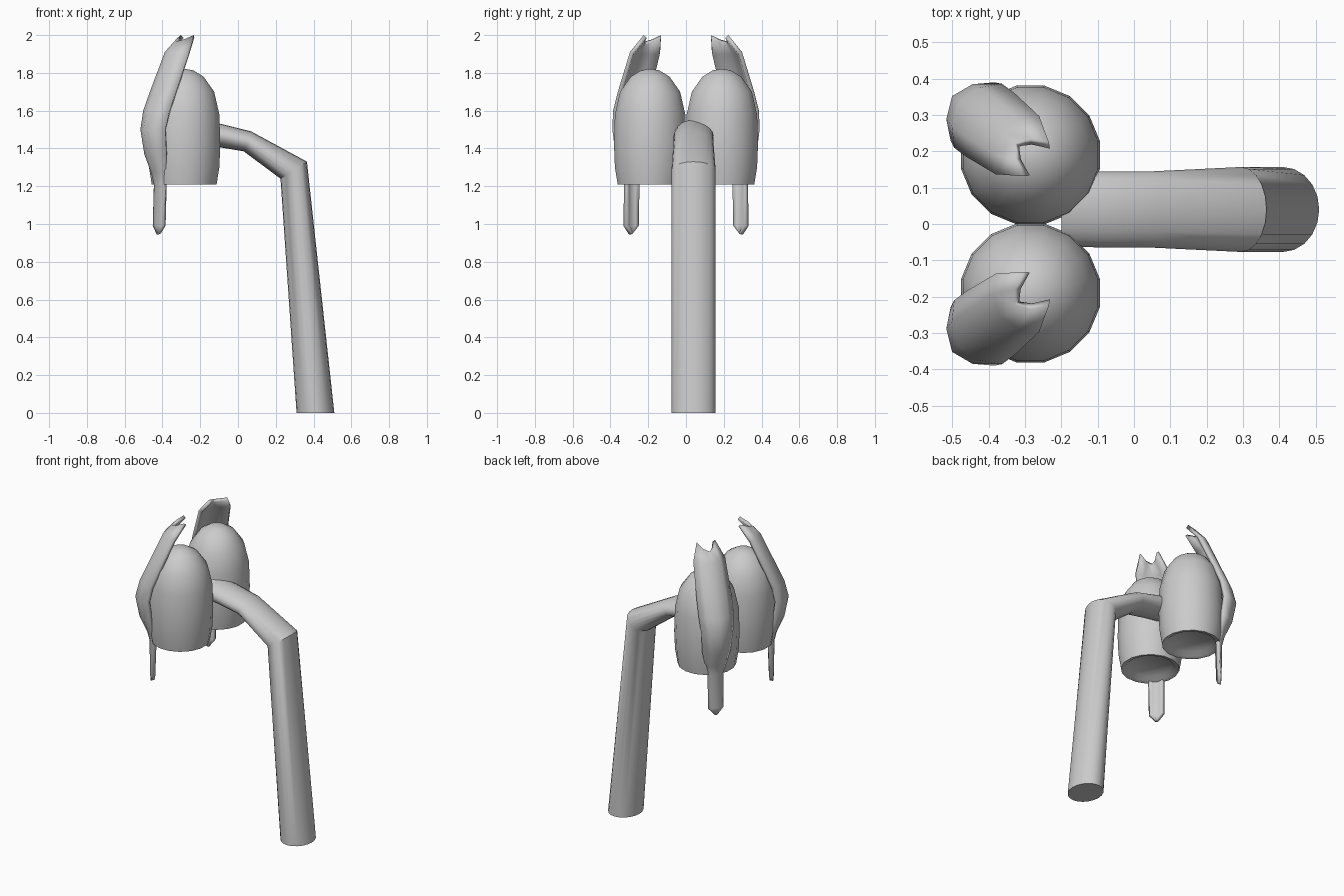
import bpy, bmesh, math
from mathutils import Vector

if "Cube" in bpy.data.objects:
    bpy.data.objects.remove(bpy.data.objects["Cube"])

CX, CY = -0.285, 0.19                      # axis of one bell
U = Vector((-0.8, 0.6, 0))                 # direction the petal faces
T = Vector((0.6, 0.8, 0))


def finish(name, bm, angle=40):
    bmesh.ops.recalc_face_normals(bm, faces=bm.faces)
    me = bpy.data.meshes.new(name)
    bm.to_mesh(me)
    bm.free()
    ob = bpy.data.objects.new(name, me)
    bpy.context.collection.objects.link(ob)
    bpy.ops.object.select_all(action='DESELECT')
    ob.select_set(True)
    bpy.context.view_layer.objects.active = ob
    bpy.ops.object.shade_smooth_by_angle(angle=math.radians(angle))
    return ob


def loft(rings, closed=True, caps=True):
    bm = bmesh.new()
    rows = [[bm.verts.new(p) for p in r] for r in rings]
    n = len(rows[0])
    for a, b in zip(rows, rows[1:]):
        for i in range(n if closed else n - 1):
            j = (i + 1) % n
            bm.faces.new((a[i], a[j], b[j], b[i]))
    if caps:
        bm.faces.new(rows[0])
        bm.faces.new(rows[-1])
    return bm


def mirror_y(ob):
    m = ob.modifiers.new("mirror", 'MIRROR')
    m.use_axis = (False, True, False)


# stem: elliptical rings given by their inner and outer points in the xz plane
stem_rings = []
for (x0, z0), (x1, z1), ry in (((.31, 0), (.51, 0), .117),
                               ((.225, 1.24), (.365, 1.33), .117),
                               ((.03, 1.385), (.07, 1.49), .105),
                               ((-.09, 1.405), (-.09, 1.53), .105),
                               ((-.2, 1.42), (-.2, 1.55), .1)):
    ring = []
    for i in range(20):
        a = 2 * math.pi * i / 20
        k = (1 + math.cos(a)) / 2
        ring.append((x0 + (x1 - x0) * k, .04 + ry * math.sin(a), z0 + (z1 - z0) * k))
    stem_rings.append(ring)
finish("stem", loft(stem_rings))

# bell: lathed pod with a shallow recess underneath
profile = ((.13, 1.235), (.15, 1.215), (.175, 1.21), (.19, 1.3), (.195, 1.42),
           (.19, 1.58), (.162, 1.7), (.105, 1.78), (.05, 1.813), (.012, 1.82))
N = 16
bell_rings = [[(CX + r * math.cos(2 * math.pi * (i + .5) / N),
                CY + r * math.sin(2 * math.pi * (i + .5) / N), z) for i in range(N)]
              for r, z in profile]
mirror_y(finish("bell", loft(bell_rings), 50))

# petal: curved channel on the outer side, (z, ridge, edge, half width, edge rise)
sections = ((.945, .178, .176, .008, 0), (.99, .182, .172, .048, 0),
            (1.21, .185, .163, .05, 0), (1.27, .2, .17, .065, 0),
            (1.37, .245, .185, .09, 0), (1.5, .27, .2, .1, 0),
            (1.6, .245, .18, .11, 0), (1.7, .2, .138, .11, 0),
            (1.91, .105, .045, .1, 0), (1.965, .055, -.02, .058, .035))
petal_rows = []
for z, uc, ue, w, rise in sections:
    row = []
    for k in (-1, -.6, 0, .6, 1):
        s = k * k
        p = Vector((CX, CY, z + rise * s)) + U * (uc + (ue - uc) * s) + T * (k * w)
        row.append(p)
    petal_rows.append(row)
bm = loft(petal_rows, closed=False, caps=False)
petal = finish("petal", bm, 60)
# make the outer face point away from the bell so thickness grows inward
if sum((p.normal.dot(U) * p.area for p in petal.data.polygons)) < 0:
    petal.data.flip_normals()
thick = petal.modifiers.new("thickness", 'SOLIDIFY')
thick.thickness = .022
thick.offset = -1
mirror_y(petal)
